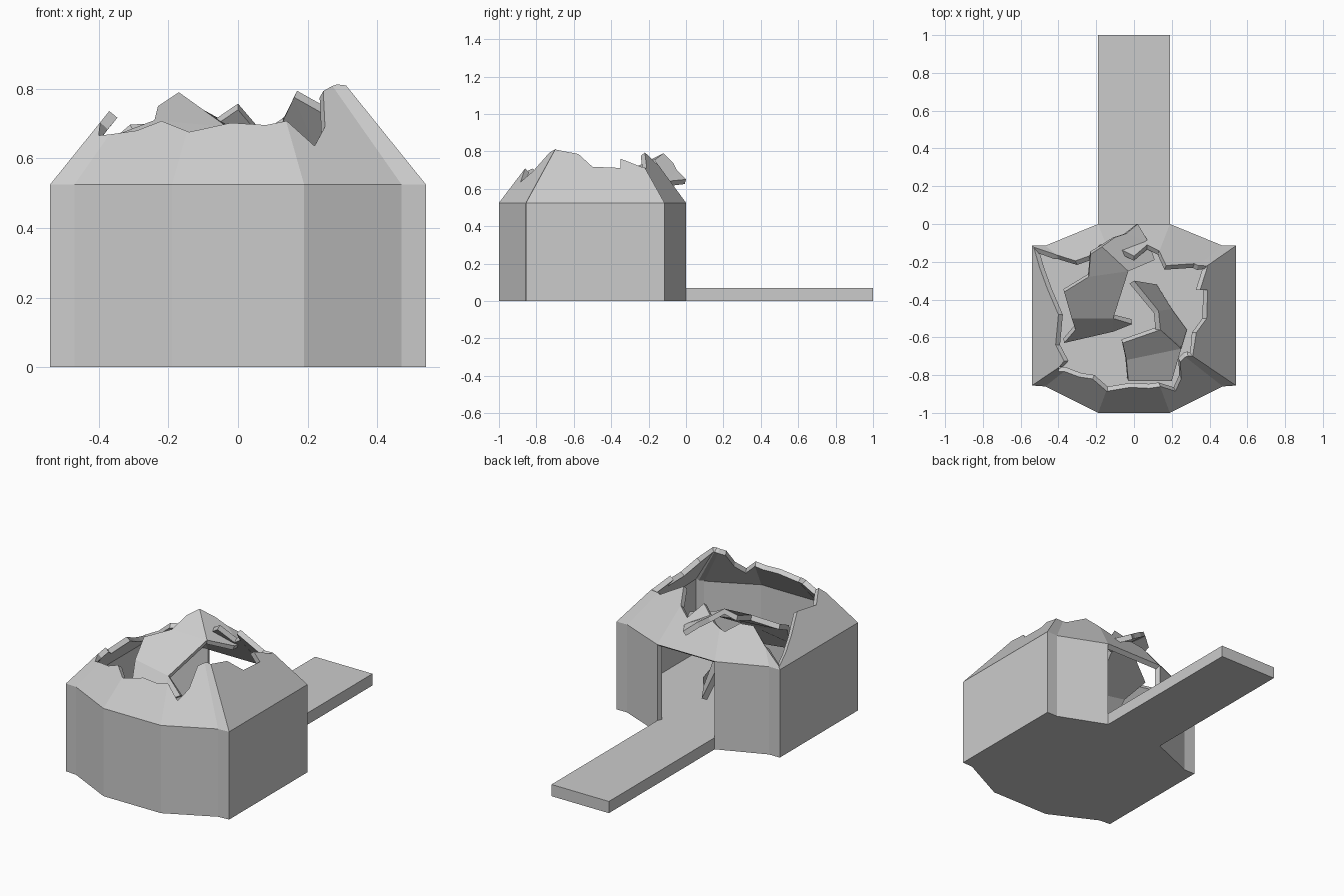
import bpy, bmesh, math

if "Cube" in bpy.data.objects:
    bpy.data.objects.remove(bpy.data.objects["Cube"])

CENTRE = (0.0, -0.49)
EAVE, APEX_RISE, THICK, FLOOR = 0.525, 0.67, 0.03, 0.07

# Footprint, counter-clockwise from above; the doorway is the last edge on y = 0
right_half = [(0.19, -1), (0.47, -0.86), (0.54, -0.855), (0.54, -0.115), (0.47, -0.115), (0.19, 0)]
footprint = right_half + [(-x, y) for x, y in reversed(right_half)]

# Ragged roof edge as seen from above
rim = [(-0.53, -0.125), (-0.5, -0.23), (-0.46, -0.34), (-0.40, -0.48), (-0.415, -0.64),
       (-0.37, -0.725), (-0.40, -0.78), (-0.29, -0.81), (-0.22, -0.82), (-0.14, -0.885),
       (-0.02, -0.865), (0.08, -0.87), (0.14, -0.86), (0.22, -0.885), (0.25, -0.82),
       (0.245, -0.73), (0.285, -0.70), (0.33, -0.575), (0.385, -0.50), (0.39, -0.35),
       (0.35, -0.35), (0.385, -0.24), (0.32, -0.21), (0.17, -0.22), (0.13, -0.14),
       (0.07, -0.11), (0.0, -0.17), (-0.10, -0.12), (-0.18, -0.11), (-0.24, -0.17),
       (-0.31, -0.195), (-0.42, -0.16)]


def make_object(name, verts, faces, thick=None, offset=-1):
    mesh = bpy.data.meshes.new(name)
    mesh.from_pydata(verts, [], faces)
    obj = bpy.data.objects.new(name, mesh)
    bpy.context.collection.objects.link(obj)
    if thick:
        mod = obj.modifiers.new("thickness", "SOLIDIFY")
        mod.thickness, mod.offset = thick, offset
    return obj


def prism(name, outline, z0, z1):
    n = len(outline)
    verts = [(x, y, z) for z in (z0, z1) for x, y in outline]
    faces = [tuple(reversed(range(n))), tuple(range(n, 2 * n))]
    faces += [(i, (i + 1) % n, n + (i + 1) % n, n + i) for i in range(n)]
    return make_object(name, verts, faces)


def angle(p):
    return math.atan2(p[1] - CENTRE[1], p[0] - CENTRE[0])


def wall_point(a):
    """Where a ray from the centre meets the footprint."""
    dx, dy = math.cos(a), math.sin(a)
    best = None
    for p, q in zip(footprint, footprint[1:] + footprint[:1]):
        ex, ey = q[0] - p[0], q[1] - p[1]
        px, py = p[0] - CENTRE[0], p[1] - CENTRE[1]
        det = ex * dy - dx * ey
        if abs(det) < 1e-9:
            continue
        r = (ex * py - px * ey) / det
        s = (dx * py - dy * px) / det
        if r > 0 and -1e-6 <= s <= 1 + 1e-6:
            best = r
    return best


# Rim height fraction at each angle
profile = sorted((angle(p), 1 - math.dist(p, CENTRE) / wall_point(angle(p))) for p in rim)
wrapped = ([(profile[-1][0] - math.tau, profile[-1][1])] + profile
           + [(profile[0][0] + math.tau, profile[0][1])])


def rim_fraction(a):
    for (a0, t0), (a1, t1) in zip(wrapped, wrapped[1:]):
        if a0 <= a <= a1:
            return max(0.015, t0 + (t1 - t0) * (a - a0) / max(a1 - a0, 1e-6))
    return 0.25


# Walls: straight faces, open at the doorway
n = len(footprint)
make_object("walls", [(x, y, z) for z in (0, EAVE) for x, y in footprint],
            [(i, (i + 1) % n, n + (i + 1) % n, n + i) for i in range(n) if i != 5], THICK)

# Broken roof: a cone strip from the eave to the ragged edge
angles = sorted([a for a, _ in profile] + [angle(p) for p in footprint])
angles = [a for i, a in enumerate(angles) if i == 0 or a - angles[i - 1] > 1e-4]
low, high = [], []
for a in angles:
    r, t = wall_point(a), rim_fraction(a)
    dx, dy = math.cos(a), math.sin(a)
    low.append((CENTRE[0] + r * dx, CENTRE[1] + r * dy, EAVE))
    high.append((CENTRE[0] + r * (1 - t) * dx, CENTRE[1] + r * (1 - t) * dy, EAVE + APEX_RISE * t))
m = len(angles)
make_object("broken_roof", low + high,
            [(i, (i + 1) % m, m + (i + 1) % m, m + i) for i in range(m)], THICK)

# Floor and entrance walkway in one slab outline
slab = footprint[:6] + [(0.19, 1), (-0.19, 1)] + footprint[6:]
prism("floor_and_walkway", slab, 0, FLOOR)

# Fallen roof sheet, poking out over the doorway
make_object("fallen_roof_sheet", [
    (-0.17, -0.12, 0.79), (-0.03, -0.25, 0.69), (-0.11, -0.50, 0.55), (-0.33, -0.50, 0.59),
    (-0.37, -0.36, 0.66), (-0.24, -0.28, 0.71), (-0.23, -0.16, 0.75),
    (-0.11, -0.57, 0.42), (-0.37, -0.63, 0.42), (-0.31, -0.56, 0.48), (-0.01, -0.53, 0.47),
    (0.11, -0.19, 0.67), (0.08, -0.10, 0.64), (0.02, 0.0, 0.65), (-0.04, -0.05, 0.70),
    (-0.10, -0.07, 0.74)],
    [(0, 6, 5, 1), (5, 4, 3, 2, 1), (3, 9, 8, 7, 2), (2, 7, 10),
     (0, 1, 11, 12, 14, 15), (12, 13, 14)], THICK)

# Collapsed pieces lying on the floor
make_object("fallen_side_piece", [
    (0.0, -0.30, 0.33), (0.13, -0.46, 0.30), (0.14, -0.56, 0.28), (0.25, -0.66, 0.09),
    (0.28, -0.56, 0.09), (0.20, -0.45, 0.10), (0.12, -0.32, 0.10)],
    [(0, 1, 5, 6), (1, 2, 3, 4, 5)], THICK)
make_object("fallen_front_piece", [
    (0.14, -0.56, 0.28), (-0.06, -0.63, 0.25), (-0.04, -0.72, 0.20), (-0.03, -0.83, 0.12),
    (0.20, -0.83, 0.10), (0.25, -0.66, 0.14)],
    [(0, 1, 2, 5), (2, 3, 4, 5)], THICK)
